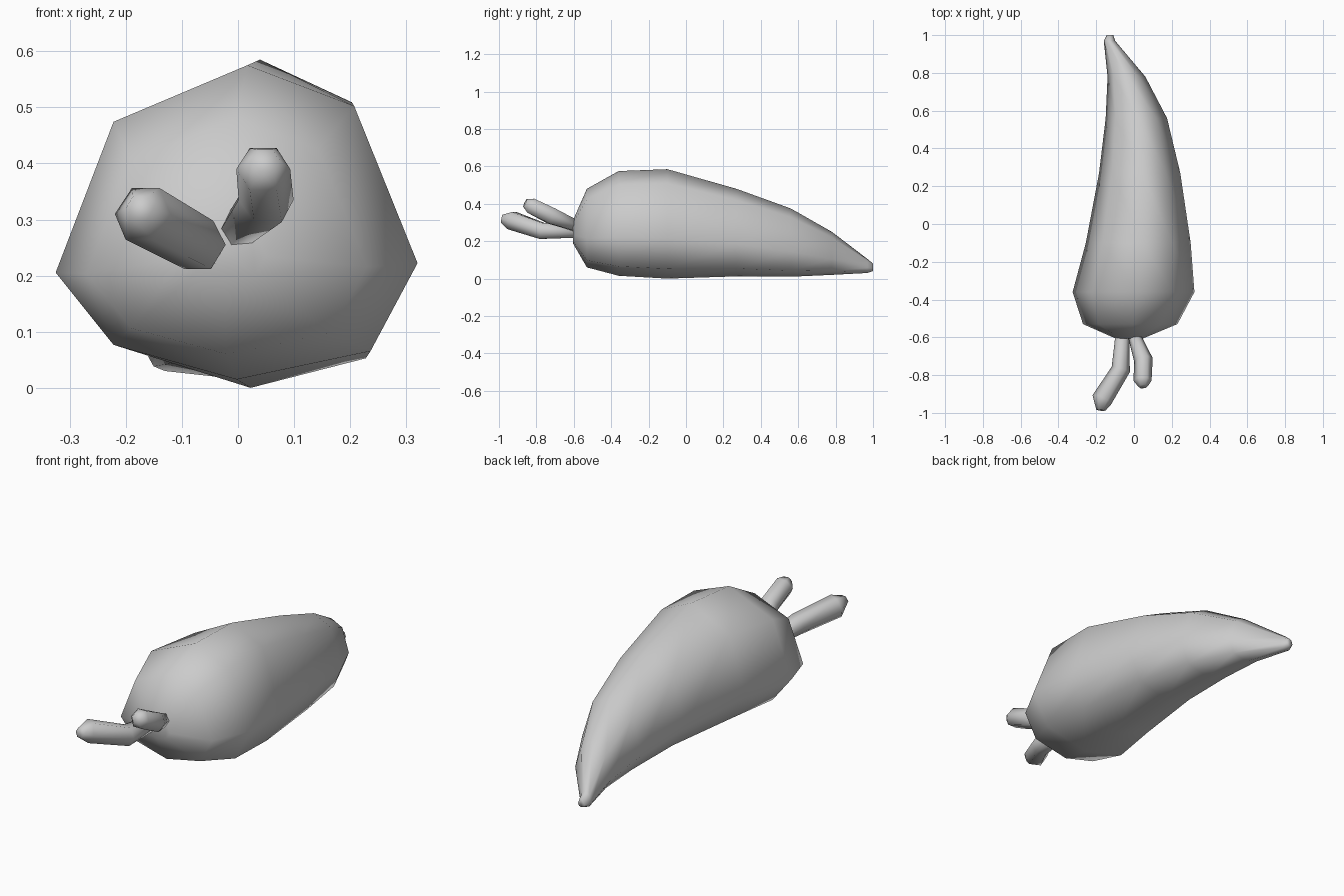
import bpy, bmesh, math
from mathutils import Vector

cube = bpy.data.objects.get("Cube")
if cube:
    bpy.data.objects.remove(cube)

grey = bpy.data.materials.new("plain grey")
grey.use_nodes = True
grey.diffuse_color = (0.6, 0.6, 0.6, 1)
grey.node_tree.nodes["Principled BSDF"].inputs["Base Color"].default_value = (0.6, 0.6, 0.6, 1)


def loft(name, rings):
    """Skin a closed smooth mesh over a list of vertex rings."""
    bm = bmesh.new()
    loops = [[bm.verts.new(p) for p in ring] for ring in rings]
    n = len(loops[0])
    for a, b in zip(loops, loops[1:]):
        for i in range(n):
            j = (i + 1) % n
            bm.faces.new((a[i], a[j], b[j], b[i]))
    bm.faces.new(loops[0][::-1])
    bm.faces.new(loops[-1])
    bmesh.ops.recalc_face_normals(bm, faces=bm.faces[:])
    for f in bm.faces:
        f.smooth = True
    mesh = bpy.data.meshes.new(name)
    bm.to_mesh(mesh)
    bm.free()
    mesh.materials.append(grey)
    obj = bpy.data.objects.new(name, mesh)
    bpy.context.collection.objects.link(obj)
    return obj


# Root: uneven eight-sided section, x across (-1..1) and z up (0..1)
section = [(0.65, 0.87), (0.06, 1), (-0.68, 0.82), (-1, 0.34),
           (-0.68, 0.11), (0, 0), (0.74, 0.09), (1, 0.37)]
# Stations: y, right edge x, left edge x, bottom z, top z
stations = [(-0.605, -0.10, 0.05, 0.19, 0.31),
            (-0.53, -0.27, 0.23, 0.06, 0.48),
            (-0.36, -0.325, 0.32, 0.015, 0.575),
            (-0.10, -0.255, 0.30, 0.0, 0.585),
            (0.27, -0.185, 0.245, 0.012, 0.48),
            (0.56, -0.15, 0.175, 0.01, 0.375),
            (0.78, -0.14, 0.06, 0.02, 0.25),
            (0.97, -0.16, -0.10, 0.03, 0.105),
            (1.0, -0.145, -0.11, 0.04, 0.08)]
rings = []
for y, x0, x1, z0, z1 in stations:
    mid, half = (x0 + x1) / 2, (x1 - x0) / 2
    rings.append([(mid + u * half, y, z0 + v * (z1 - z0)) for u, v in section])
loft("root", rings)


# Stalks: bent six-sided tubes, each point x, y, z, radius
def stalk(name, path):
    points = [Vector(p[:3]) for p in path]
    rings = []
    for i, p in enumerate(points):
        d = points[min(i + 1, len(points) - 1)] - points[max(i - 1, 0)]
        side = d.cross(Vector((0, 0, 1))).normalized()
        up = side.cross(d).normalized()
        r = path[i][3]
        rings.append([p + r * (math.cos(a) * side + math.sin(a) * up)
                      for a in (k * math.tau / 6 for k in range(6))])
    loft(name, rings)


stalk("long_stalk", [(-0.06, -0.56, 0.25, 0.035), (-0.07, -0.77, 0.255, 0.05),
                     (-0.17, -0.93, 0.31, 0.055), (-0.175, -0.985, 0.32, 0.025)])
stalk("short_stalk", [(-0.01, -0.56, 0.27, 0.03), (0.05, -0.72, 0.335, 0.05),
                      (0.045, -0.83, 0.39, 0.048), (0.05, -0.86, 0.405, 0.025)])
